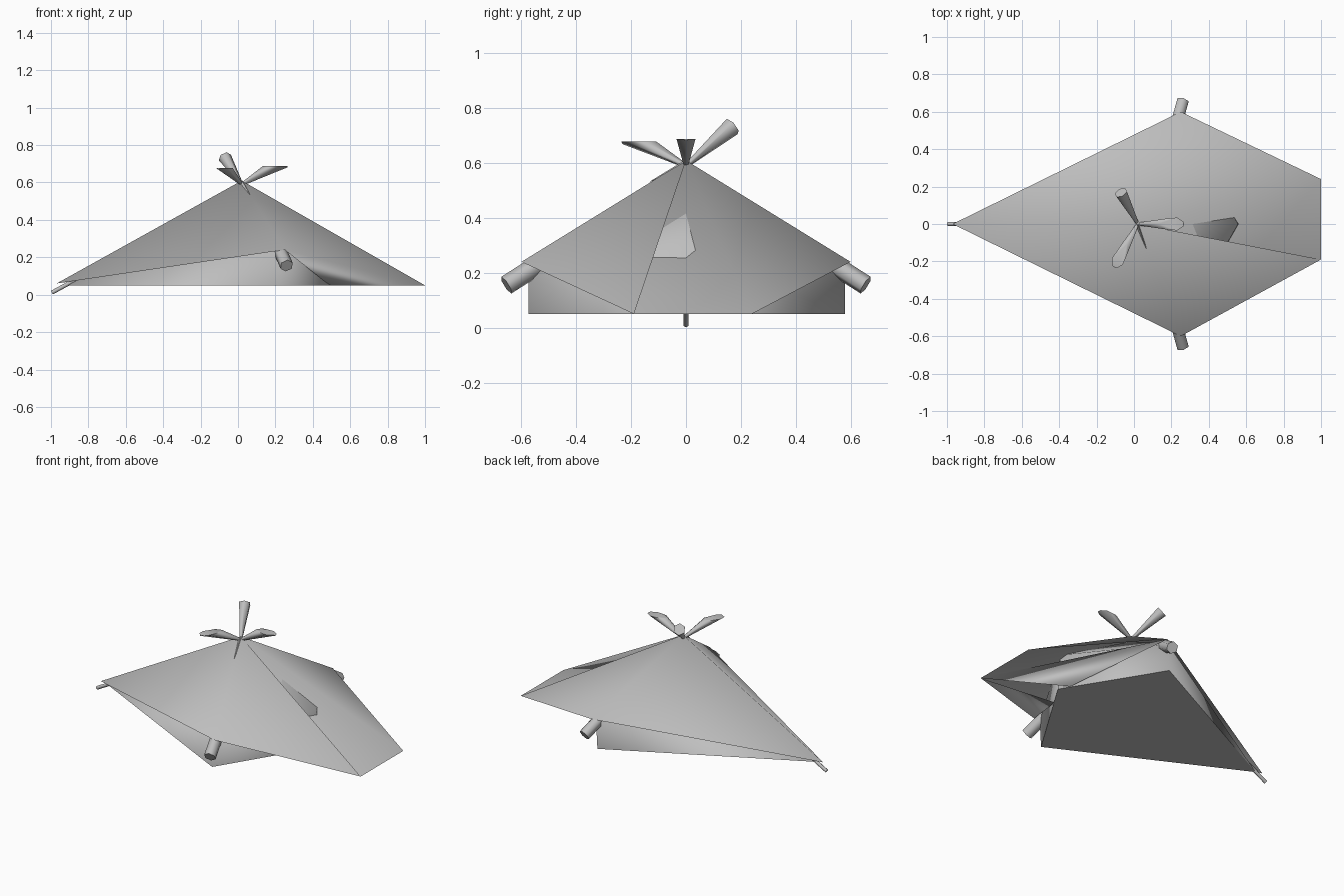
import bpy, bmesh, math
from mathutils import Vector

cube = bpy.data.objects.get("Cube")
if cube:
    bpy.data.objects.remove(cube)

GREY = (0.52, 0.52, 0.52, 1)
grey = bpy.data.materials.new("grey canvas")
grey.use_nodes = True
grey.diffuse_color = GREY
grey.node_tree.nodes["Principled BSDF"].inputs["Base Color"].default_value = GREY


def finish(name, bm, angle):
    me = bpy.data.meshes.new(name)
    bm.to_mesh(me)
    bm.free()
    ob = bpy.data.objects.new(name, me)
    bpy.context.collection.objects.link(ob)
    me.materials.append(grey)
    bpy.ops.object.select_all(action="DESELECT")
    ob.select_set(True)
    bpy.context.view_layer.objects.active = ob
    bpy.ops.object.shade_smooth_by_angle(angle=math.radians(angle))


def panels(name, points, faces, angle):
    """Cloth made of flat panels between named corner points."""
    bm = bmesh.new()
    v = {k: bm.verts.new(p) for k, p in points.items()}
    for f in faces:
        bm.faces.new([v[k] for k in f.split()])
    finish(name, bm, angle)


def pole(name, start, end, r1, r2, sides=6, cut_z=None):
    """Tapered pole between two points, optionally sawn off level."""
    a, b = Vector(start), Vector(end)
    bm = bmesh.new()
    bmesh.ops.create_cone(bm, cap_ends=True, segments=sides, radius1=r1,
                          radius2=r2, depth=(b - a).length)
    rot = (b - a).to_track_quat("Z", "Y").to_matrix()
    for v in bm.verts:
        v.co = rot @ v.co + (a + b) / 2
    if cut_z:
        cut = bmesh.ops.bisect_plane(
            bm, geom=bm.verts[:] + bm.edges[:] + bm.faces[:],
            plane_co=(0, 0, cut_z), plane_no=(0, 0, 1), clear_outer=True)
        rim = [e for e in cut["geom_cut"] if isinstance(e, bmesh.types.BMEdge)]
        bmesh.ops.contextual_create(bm, geom=rim)
        bmesh.ops.recalc_face_normals(bm, faces=bm.faces[:])
    finish(name, bm, 65)


# Outer cover: side and back cloth, with the door sheet passing under its seam
panels("outer_cover", {
    "top": (0.02, 0, 0.61), "tail": (-0.97, 0, 0.06),
    "right": (0.25, -0.6, 0.24), "left": (0.25, 0.6, 0.24),
    "skirt_r": (1, -0.19, 0.05), "skirt_l": (1, 0.24, 0.05),
    "tuck_r": (0.49, -0.13, 0.05), "tuck_l": (0.54, 0.07, 0.05),
}, ["top tail right", "top right skirt_r", "top left tail", "top skirt_l left",
    "top right skirt_l", "right skirt_r skirt_l",
    "right tuck_r skirt_r", "left skirt_r tuck_l"], 180)

# Inner tent: roof, upright walls and floor
panels("inner_tent", {
    "top": (0.02, 0, 0.575), "tail": (-0.92, 0, 0.05),
    "front": (0.556, 0, 0.285), "front_low": (0.575, 0, 0.05),
    "right": (0.23, -0.575, 0.225), "right_low": (0.22, -0.575, 0.05),
    "left": (0.23, 0.58, 0.225), "left_low": (0.22, 0.58, 0.05),
}, ["top tail right", "top right front", "top front left", "top left tail",
    "tail right_low right", "right right_low front_low front",
    "front front_low left_low left", "left left_low tail",
    "tail left_low front_low right_low"], 89)

# Crossed pole ends above the top
apex = (0.02, 0, 0.59)
pole("front_pole_tip", apex, (0.245, 0, 0.72), 0.008, 0.044, cut_z=0.688)
pole("right_pole_tip", apex, (-0.097, -0.215, 0.707), 0.008, 0.042, cut_z=0.678)
pole("left_pole_tip", apex, (-0.07, 0.168, 0.733), 0.008, 0.036)
pole("top_spike", (0.02, 0, 0.6), (0.065, -0.13, 0.533), 0.012, 0.001, 4)

# Pole feet at the side corners and the tail
for side, s in (("right", -1), ("left", 1)):
    pole(side + "_pole_foot", (0.225, s * 0.53, 0.235), (0.26, s * 0.655, 0.155),
         0.036, 0.036)
pole("tail_peg", (-0.86, 0, 0.085), (-0.995, 0, 0.011), 0.011, 0.011)
